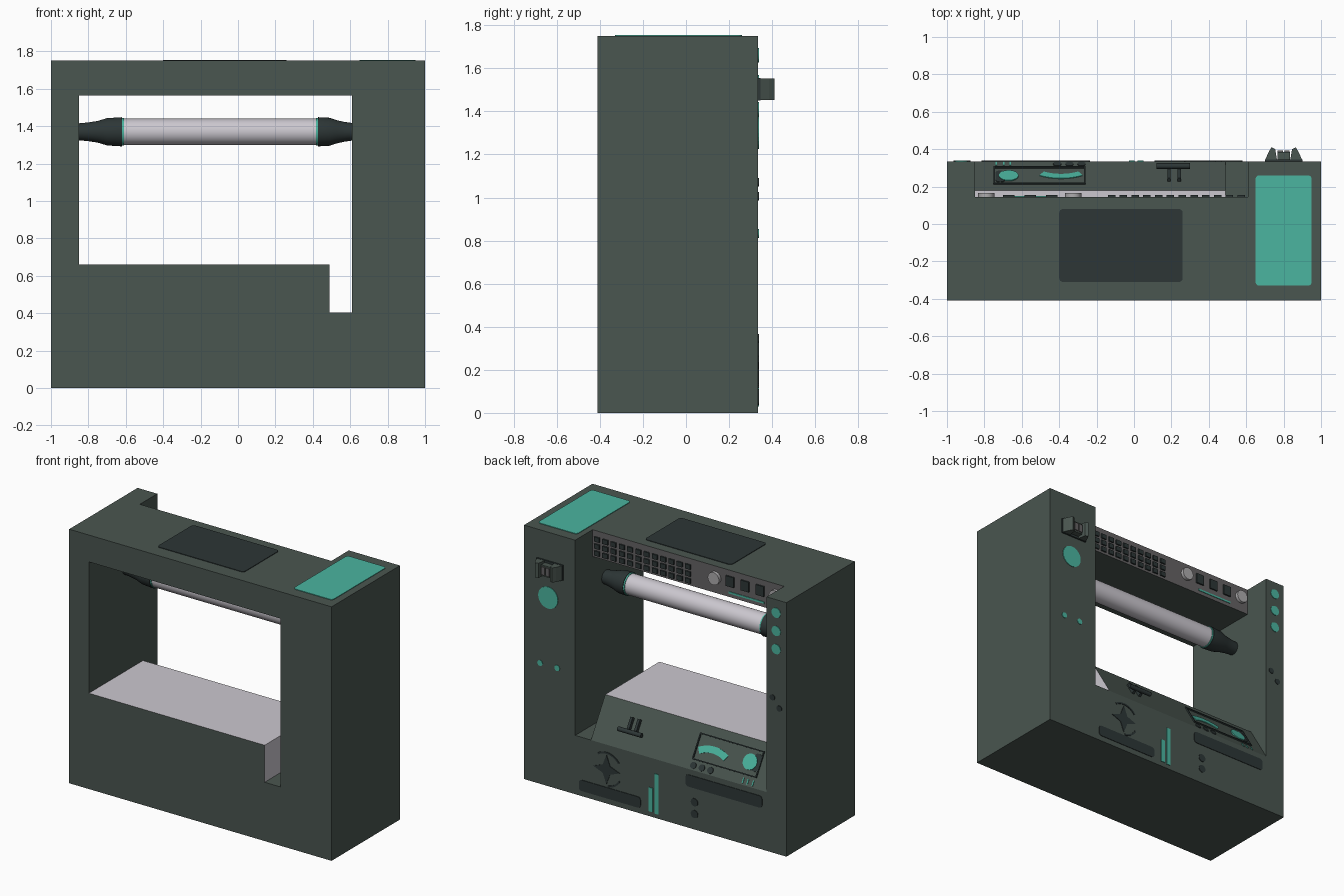
import bpy, bmesh, math
from mathutils import Vector

if "Cube" in bpy.data.objects:
    bpy.data.objects.remove(bpy.data.objects["Cube"])


def material(name, r, g, b):
    m = bpy.data.materials.new(name)
    m.diffuse_color = (r, g, b, 1)
    m.use_nodes = True
    m.node_tree.nodes["Principled BSDF"].inputs["Base Color"].default_value = m.diffuse_color
    return m


GREEN = material("grey green shell", 0.068, 0.092, 0.080)
TEAL = material("teal accent", 0.070, 0.460, 0.350)
DARK = material("dark slate", 0.026, 0.037, 0.037)
LILAC = material("pale lilac", 0.600, 0.575, 0.625)
GREY = material("panel grey", 0.130, 0.125, 0.128)
SILVER = material("knob silver", 0.420, 0.410, 0.420)


def finish(name, bm, *mats, smooth=False):
    bmesh.ops.recalc_face_normals(bm, faces=bm.faces)
    me = bpy.data.meshes.new(name)
    bm.to_mesh(me)
    bm.free()
    for m in mats:
        me.materials.append(m)
    ob = bpy.data.objects.new(name, me)
    bpy.context.collection.objects.link(ob)
    bpy.context.view_layer.objects.active = ob
    if smooth:
        ob.select_set(True)
        bpy.ops.object.shade_smooth_by_angle(angle=math.radians(40))
        ob.select_set(False)
    return ob


# A frame is origin, u axis, v axis, outward normal
X, Y, Z = Vector((1, 0, 0)), Vector((0, 1, 0)), Vector((0, 0, 1))
BACK = (Y * 0.335, X, Z, Y)
PANEL = (Y * 0.145, X, Z, Y)
TOP = (Z * 1.75, X, Y, Z)
SIDE = (Vector(), Y, Z, X)
UP = Vector((0, -0.155, 0.255)).normalized()
SLOPE = (Vector((0, 0.335, 0.405)), X, UP, Vector((0, -UP.x + UP.z, -UP.y)))


def slabs(name, frame, shapes, mat, lo=0.0, hi=0.004, smooth=False):
    """Extrude flat outlines lying in a frame from height lo to hi."""
    o, u, v, n = frame
    bm = bmesh.new()
    for pts in shapes:
        a, b = [[bm.verts.new(o + u * p + v * q + n * h) for p, q in pts] for h in (lo, hi)]
        bm.faces.new(a)
        bm.faces.new(b)
        for i in range(len(pts)):
            j = (i + 1) % len(pts)
            bm.faces.new((a[i], a[j], b[j], b[i]))
    return finish(name, bm, mat, smooth=smooth)


def rect(u0, u1, v0, v1, r=0.0):
    if not r:
        return [(u0, v0), (u1, v0), (u1, v1), (u0, v1)]
    pts = []
    for k, (cu, cv) in enumerate(((u1 - r, v1 - r), (u0 + r, v1 - r), (u0 + r, v0 + r), (u1 - r, v0 + r))):
        for i in range(5):
            a = math.radians(90 * k + 22.5 * i)
            pts.append((cu + r * math.cos(a), cv + r * math.sin(a)))
    return pts


def disc(u, v, r, n=24):
    return [(u + r * math.cos(i * math.tau / n), v + r * math.sin(i * math.tau / n)) for i in range(n)]


def arc(u, v, r0, r1, a0, a1, n=10):
    ang = [math.radians(a0 + (a1 - a0) * i / n) for i in range(n + 1)]
    return ([(u + r1 * math.cos(a), v + r1 * math.sin(a)) for a in ang] +
            [(u + r0 * math.cos(a), v + r0 * math.sin(a)) for a in reversed(ang)])


def lathe(name, profile, mat, y, z, n=32):
    """Turn (x, radius) points round an axis parallel to x."""
    bm = bmesh.new()
    rings = [[bm.verts.new((x, y + r * math.cos(i * math.tau / n), z + r * math.sin(i * math.tau / n)))
              for i in range(n)] for x, r in profile]
    for a, b in zip(rings, rings[1:]):
        for i in range(n):
            j = (i + 1) % n
            bm.faces.new((a[i], a[j], b[j], b[i]))
    bm.faces.new(rings[0])
    bm.faces.new(rings[-1])
    return finish(name, bm, mat, smooth=True)


# Shell: a block with the window and the control recess cut out
shell = slabs("shell", SIDE, [rect(-0.41, 0.335, 0, 1.75)], GREEN, -1, 1)
cutter = slabs("window_cutter", SIDE, [[(-0.5, 0.405), (0.5, 0.405), (0.5, 1.9), (0.145, 1.9),
                                        (0.145, 1.565), (-0.5, 1.565)]], GREEN, -0.85, 0.61)
cutter.hide_render = True
mod = shell.modifiers.new("window", "BOOLEAN")
mod.operation, mod.solver, mod.object = "DIFFERENCE", "EXACT", cutter
bpy.context.view_layer.objects.active = shell
bpy.ops.object.modifier_apply(modifier="window")
bpy.data.objects.remove(cutter)
shell.data.materials.append(GREY)
for f in shell.data.polygons:
    if f.normal.y > 0.9 and abs(f.center.y - 0.145) < 0.01:
        f.material_index = len(shell.data.materials) - 1

# Desk with a sloped console; pale top and pale end
desk = slabs("desk", SIDE, [[(-0.41, 0.405), (0.335, 0.405), (0.18, 0.66), (-0.41, 0.66)]], GREEN, -0.85, 0.49)
desk.data.materials.append(LILAC)
for f in desk.data.polygons:
    if f.normal.z > 0.9 or f.normal.x > 0.9:
        f.material_index = 1

# Roller with tapered end cuffs and teal rings
lathe("roller", [(-0.63, 0.07), (0.44, 0.07)], LILAC, 0, 1.37)
cuff = [(0, 0.078), (0.08, 0.073), (0.13, 0.058), (0.18, 0.05), (0.235, 0.045)]
lathe("right_cuff", [(0.428 + min(d, 0.182), r) for d, r in
                     [(0, 0.078), (0.06, 0.075), (0.10, 0.062), (0.14, 0.053), (0.182, 0.047)]], DARK, 0, 1.37)
lathe("left_cuff", [(-0.62 - d, r) for d, r in cuff], DARK, 0, 1.37)
for side, x in (("left", -0.62), ("right", 0.418)):
    lathe(side + "_ring", [(x, 0.074), (x + 0.01, 0.074)], TEAL, 0, 1.37)

# Top plates
slabs("top_teal_plate", TOP, [rect(0.65, 0.95, -0.33, 0.26, 0.02)], TEAL)
slabs("top_dark_plate", TOP, [rect(-0.40, 0.26, -0.31, 0.08, 0.02)], DARK)

# Control panel on the beam
slabs("keypad", PANEL, [rect(x - 0.02, x + 0.02, z - 0.016, z + 0.016)
                        for x in [-0.12 + 0.063 * i for i in range(12)]
                        for z in (1.597, 1.645, 1.693)], DARK, hi=0.01)
slabs("square_buttons", PANEL, [rect(x - 0.03, x + 0.03, 1.64, 1.71) for x in (-0.44, -0.555, -0.67)],
      DARK, hi=0.01)
slabs("panel_knobs", PANEL, [disc(x, 1.67, 0.043) for x in (-0.325, -0.79)], SILVER, hi=0.022, smooth=True)
slabs("panel_light_strip", PANEL, [rect(-0.70, -0.43, 1.59, 1.603)], TEAL)

# Sloped console: display frame, dial, gauge, buttons, lever
slabs("display_frame", SLOPE, [rect(-0.75, -0.26, 0.065, 0.073), rect(-0.75, -0.26, 0.232, 0.24),
                               rect(-0.75, -0.742, 0.073, 0.232), rect(-0.268, -0.26, 0.073, 0.232)], DARK, hi=0.009)
slabs("dial_shadow_plate", SLOPE, [rect(-0.74, -0.69, 0.10, 0.215, 0.02)], DARK, hi=0.003)
slabs("dial", SLOPE, [disc(-0.67, 0.152, 0.052)], TEAL, hi=0.006)
slabs("gauge_arc", SLOPE, [arc(-0.39, -0.05, 0.185, 0.23, 60, 120)], TEAL)
slabs("console_buttons", SLOPE, [disc(x, 0.03, 0.022, 16) for x in (-0.28, -0.345, -0.41)], DARK)
slabs("console_ticks", SLOPE, [rect(x, x + 0.008, 0.01, 0.045) for x in (-0.74, -0.70, -0.665)], TEAL)
lathe("lever_bar", [(0.12, 0.015), (0.30, 0.015)], DARK, 0.31, 0.525, 12)
slabs("lever_prongs", SLOPE, [rect(x - 0.009, x + 0.009, 0.11, 0.21) for x in (0.187, 0.242)], DARK, hi=0.024)

# Back face markings
slabs("back_lamps", BACK, [disc(0.815, 1.30, 0.075)] + [disc(x, 0.833, 0.02, 16) for x in (0.747, 0.877)] +
      [disc(-0.923, z, 0.034) for z in (1.41, 1.535, 1.66)], TEAL)
slabs("back_holes", BACK, [disc(-0.893, 1.07, 0.02, 16), disc(-0.946, 1.006, 0.02, 16),
                           disc(-0.30, 0.188, 0.027, 16), disc(-0.30, 0.107, 0.027, 16)], DARK)
slabs("back_slots", BACK, [rect(0.11, 0.58, 0.037, 0.112, 0.02), rect(-0.816, -0.234, 0.285, 0.367, 0.02)], DARK)
slabs("back_level_bars", BACK, [rect(0.018, 0.05, 0.035, 0.20), rect(-0.026, 0.004, 0.03, 0.305)], TEAL)
star = [(0.37 + r * math.cos(i * math.pi / 4), 0.235 + r * math.sin(i * math.pi / 4))
        for i, r in enumerate([0.10, 0.04] * 4)]
slabs("back_star", BACK, [star], DARK)
slabs("back_star_arcs", BACK, [arc(0.37, 0.235, 0.108, 0.12, 55, 145), arc(0.37, 0.235, 0.108, 0.12, 210, 265)], DARK)

# Clamp on the back of the wide column
clamp = (Z * 1.45, X, Y, Z)
slabs("clamp_base", clamp, [rect(0.70, 0.90, 0.335, 0.345)], DARK, 0, 0.105)
half = [(0.10, 0.34), (0.08, 0.385), (0.065, 0.41), (0.045, 0.40), (0.035, 0.34)]
slabs("clamp_jaws", clamp, [[(0.80 + s * d, y) for d, y in half] for s in (1, -1)], GREEN, 0.002, 0.103)
slabs("clamp_grip", clamp, [rect(0.766, 0.834, 0.34, 0.385)], GREEN, 0.015, 0.09)
slabs("clamp_grip_caps", BACK, [rect(x - 0.014, x + 0.014, 1.475, 1.53) for x in (0.782, 0.818)], GREY, 0.049, 0.057)
